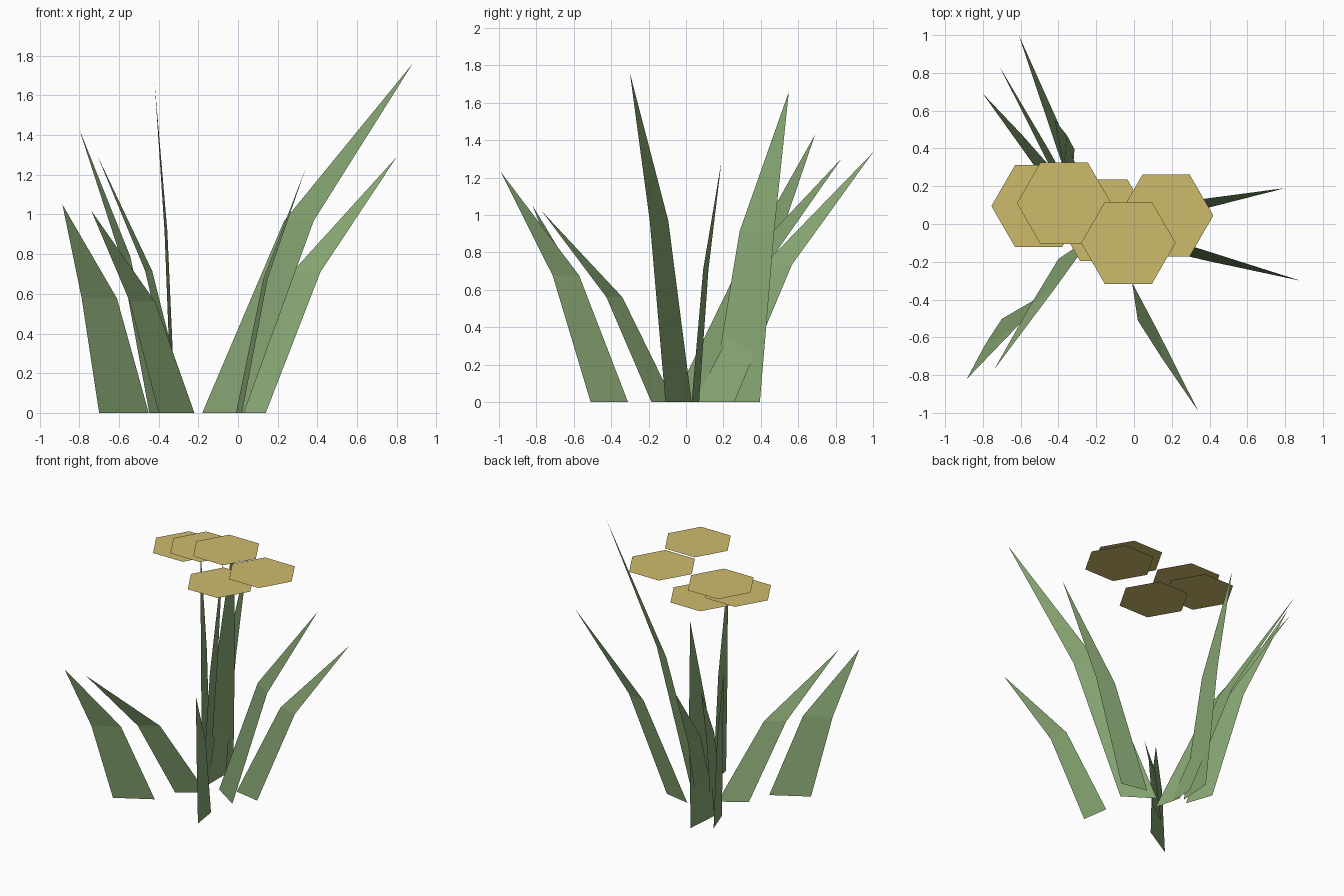
import bpy
import bmesh
import math
from mathutils import Vector

default_cube = bpy.data.objects.get("Cube")
if default_cube:
    bpy.data.objects.remove(default_cube, do_unlink=True)


def make_material(name, color):
    material = bpy.data.materials.new(name)
    material.use_nodes = True
    material.diffuse_color = color
    shader = next(n for n in material.node_tree.nodes if n.type == "BSDF_PRINCIPLED")
    shader.inputs["Base Color"].default_value = color
    shader.inputs["Roughness"].default_value = 0.9
    return material


def make_object(name, bm, material):
    mesh = bpy.data.meshes.new(name)
    bm.to_mesh(mesh)
    bm.free()
    mesh.materials.append(material)
    obj = bpy.data.objects.new(name, mesh)
    bpy.context.collection.objects.link(obj)
    return obj


leaf_green = make_material("leaf green", (0.24, 0.38, 0.17, 1))
petal_yellow = make_material("petal yellow", (0.61, 0.50, 0.15, 1))

# Proportions shared by every leaf: where it bends and how far it has narrowed
BEND_OUT, BEND_HEIGHT, BEND_WIDTH = 0.4, 0.55, 0.71


def add_leaf(name, base, across, tip):
    """A flat tapering strip that bends once and ends in a point."""
    base, tip = Vector((*base, 0)), Vector(tip)
    half = Vector((*across, 0)) / 2
    bend = base.lerp(tip, BEND_OUT)
    bend.z = tip.z * BEND_HEIGHT
    bm = bmesh.new()
    corners = (base - half, base + half,
               bend + half * BEND_WIDTH, bend - half * BEND_WIDTH, tip)
    a, b, c, d, point = [bm.verts.new(corner) for corner in corners]
    faces = [bm.faces.new((a, b, c, d)), bm.faces.new((d, c, point))]
    bm.normal_update()
    if faces[0].normal.z < 0:
        bmesh.ops.reverse_faces(bm, faces=faces)
    make_object(name, bm, leaf_green)


def add_flower(name, center):
    """A flat six-sided flower head facing up."""
    bm = bmesh.new()
    ring = []
    for step in range(6):
        angle = math.tau * step / 6
        offset = Vector((math.cos(angle), math.sin(angle), 0)) * 0.25
        ring.append(bm.verts.new(Vector(center) + offset))
    bm.faces.new(ring)
    make_object(name, bm, petal_yellow)


# Leaves: base centre, width across the base, tip
add_leaf("leaf_left_tall", (-.075, -.04), (.21, -.14), (.88, -.3, 1.76))
add_leaf("leaf_left_short", (.04, .05), (.2, -.04), (.8, .19, 1.29))
add_leaf("leaf_front", (.005, -.41), (.03, -.2), (.34, -.99, 1.23))
add_leaf("leaf_right_wide", (-.575, -.43), (.25, .145), (-.885, -.82, 1.05))
add_leaf("leaf_right_narrow", (-.31, -.125), (.18, .12), (-.74, -.77, 1.02))
add_leaf("leaf_back_upright", (-.325, .265), (.02, .26), (-.42, .55, 1.66))
add_leaf("leaf_back_far", (-.285, .153), (0, .21), (-.61, 1, 1.335))
add_leaf("leaf_back_middle", (-.277, .03), (-.05, .2), (-.71, .83, 1.3))
add_leaf("leaf_back_right", (-.412, .207), (-.07, .2), (-.8, .69, 1.43))

# Flower heads floating above the leaves
add_flower("flower_front", (-.03, -.1, 1.91))
add_flower("flower_left", (.17, .045, 1.735))
add_flower("flower_right", (-.37, .11, 1.763))
add_flower("flower_far_right", (-.505, .095, 1.735))
add_flower("flower_low", (-.16, .02, 1.58))
